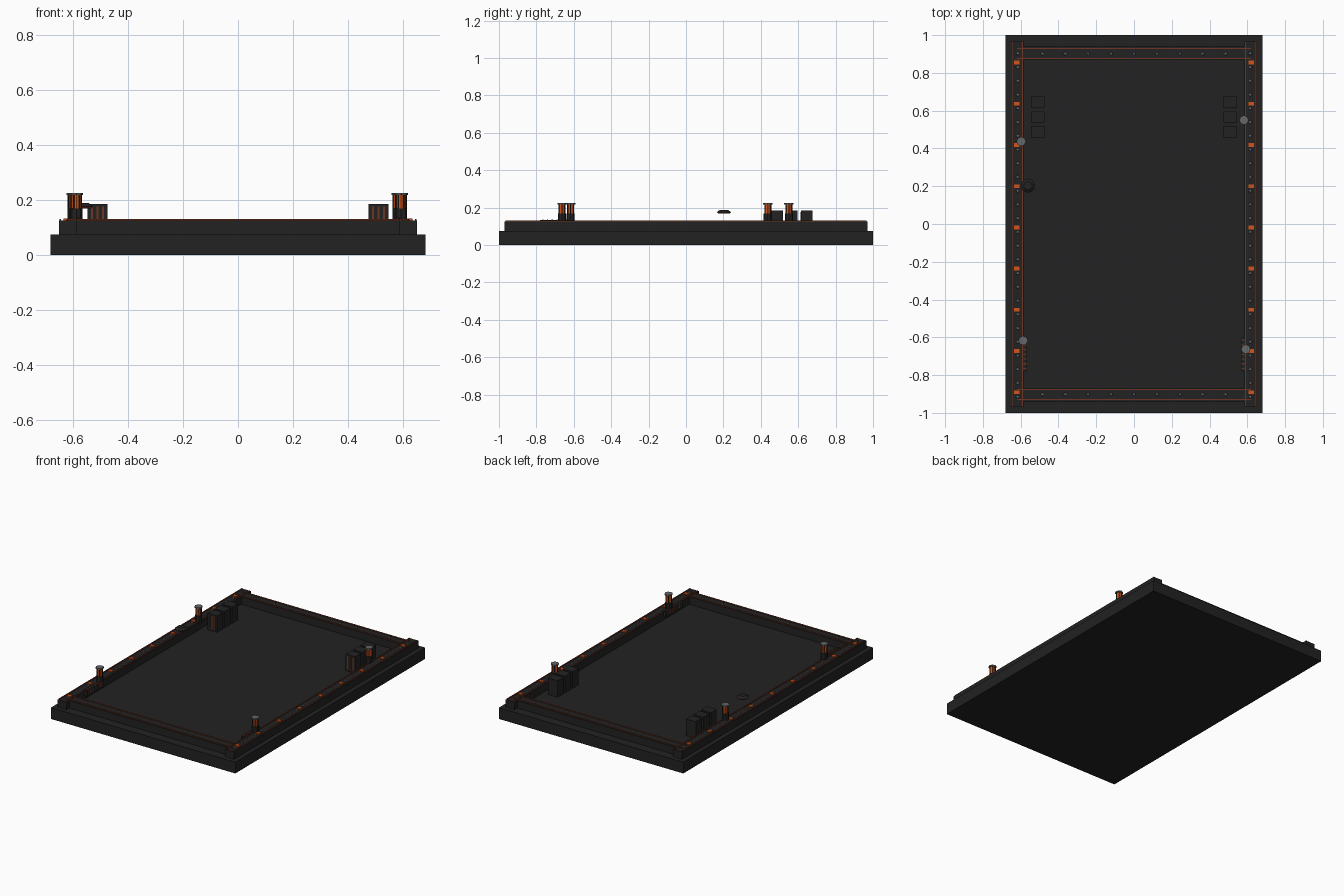
import bpy, bmesh, math
from mathutils import Matrix, Vector

if "Cube" in bpy.data.objects:
    bpy.data.objects.remove(bpy.data.objects["Cube"])


def mat(name, r, g, b):
    m = bpy.data.materials.new(name)
    m.diffuse_color = (r, g, b, 1)
    m.use_nodes = True
    m.node_tree.nodes["Principled BSDF"].inputs["Base Color"].default_value = m.diffuse_color
    return m


DARK = mat("charcoal", 0.016, 0.016, 0.016)
BLACK = mat("near_black", 0.011, 0.011, 0.012)
RUST = mat("rust_brown", 0.16, 0.036, 0.017)
ORANGE = mat("glow_orange", 0.65, 0.09, 0.01)
GREY = mat("steel_grey", 0.13, 0.135, 0.145)


class Part:
    """Collects primitives into one object with one material."""

    def __init__(self, name, material):
        self.name, self.material, self.bm = name, material, bmesh.new()

    def box(self, x0, x1, y0, y1, z0, z1):
        c = Vector(((x0 + x1) / 2, (y0 + y1) / 2, (z0 + z1) / 2))
        s = Matrix.Diagonal((abs(x1 - x0), abs(y1 - y0), abs(z1 - z0), 1))
        bmesh.ops.create_cube(self.bm, size=1, matrix=Matrix.Translation(c) @ s)
        return self

    def cyl(self, x, y, z0, z1, r, r2=None, n=8):
        bmesh.ops.create_cone(self.bm, cap_ends=True, segments=n, radius1=r,
                              radius2=r if r2 is None else r2, depth=z1 - z0,
                              matrix=Matrix.Translation((x, y, (z0 + z1) / 2)))
        return self

    def done(self):
        me = bpy.data.meshes.new(self.name)
        bmesh.ops.recalc_face_normals(self.bm, faces=self.bm.faces)
        self.bm.to_mesh(me)
        self.bm.free()
        me.materials.append(self.material)
        ob = bpy.data.objects.new(self.name, me)
        bpy.context.collection.objects.link(ob)
        return ob


FLOOR, TOP = 0.075, 0.125

# Base slab
Part("base_slab", DARK).box(-0.68, 0.68, -1, 1, 0, FLOOR).done()

# Raised border rails
rails = Part("border_rails", DARK)
for s in (-1, 1):
    rails.box(s * 0.585, s * 0.65, -0.97, 0.97, FLOOR, TOP)
    rails.box(-0.585, 0.585, s * 0.87, s * 0.94, FLOOR, TOP)
rails.done()

# Thin trim lines on the rails
trim = Part("rail_trim", RUST)
for s in (-1, 1):
    for x in (0.59, 0.645):
        trim.box(s * x - 0.003, s * x + 0.003, -0.965, 0.965, TOP - 0.002, TOP + 0.005)
    for y in (0.877, 0.93):
        trim.box(-0.62, 0.62, s * y - 0.003, s * y + 0.003, TOP - 0.002, TOP + 0.005)
trim.done()

# Glowing marker plates along the side rails
marks = Part("marker_plates", ORANGE)
for s in (-1, 1):
    for i in range(9):
        y = 0.855 - i * 0.2182
        marks.box(s * 0.62 - 0.014, s * 0.62 + 0.014, y - 0.01, y + 0.01, TOP, TOP + 0.007)
marks.done()

# Rivets
rivets = Part("rivets", GREY)
for s in (-1, 1):
    for i in range(26):
        rivets.cyl(s * 0.616, 0.903 - i * 0.0727, TOP, TOP + 0.006, 0.009, 0.007, 6)
    for i in range(-4, 5):
        rivets.cyl(i * 0.1215, s * 0.902, TOP, TOP + 0.006, 0.009, 0.007, 6)
rivets.done()

# Lantern posts: base, glowing core, cage bars and cap
base = Part("lantern_bases", DARK)
core = Part("lantern_cores", ORANGE)
bars = Part("lantern_bars", BLACK)
caps = Part("lantern_caps", GREY)
for x, y in ((-0.597, 0.437), (0.582, 0.55), (-0.587, -0.617), (0.592, -0.663)):
    base.cyl(x, y, 0.12, 0.168, 0.022)
    core.cyl(x, y, 0.168, 0.217, 0.017)
    for k in range(6):
        a = k * math.pi / 3
        bars.cyl(x + 0.019 * math.cos(a), y + 0.019 * math.sin(a), 0.165, 0.219, 0.0025, n=5)
    caps.cyl(x, y, 0.217, 0.225, 0.025)
for p in (base, core, bars, caps):
    p.done()

# Equipment crates on the floor, with lit strips on their front faces
crates = Part("crates", DARK)
strips = Part("crate_strips", RUST)
for s in (-1, 1):
    for y in (0.487, 0.565, 0.645):
        xc = s * 0.51
        crates.box(xc - 0.036, xc + 0.036, y - 0.031, y + 0.031, FLOOR, 0.185)
        for k in (-1, 0, 1):
            x = xc + k * 0.02
            strips.box(x - 0.0035, x + 0.0035, y - 0.033, y - 0.03, 0.09, 0.176)
crates.done()
strips.done()

# Slotted vents on the inner edge of each side rail
vents = Part("side_vents", DARK)
slots = Part("vent_slots", RUST)
for s in (-1, 1):
    vents.box(s * 0.568, s * 0.588, -0.78, -0.60, TOP - 0.03, TOP + 0.009)
    for i in range(7):
        y = -0.765 + i * 0.025
        slots.box(s * 0.566, s * 0.586, y - 0.003, y + 0.003, TOP - 0.02, TOP + 0.011)
vents.done()
slots.done()

# Small hovering disc near the left rail
Part("hover_body", DARK).cyl(-0.562, 0.203, 0.176, 0.188, 0.038, 0.022, 10).done()
Part("hover_underside", RUST).cyl(-0.562, 0.203, 0.168, 0.176, 0.03, 0.038, 10).done()
